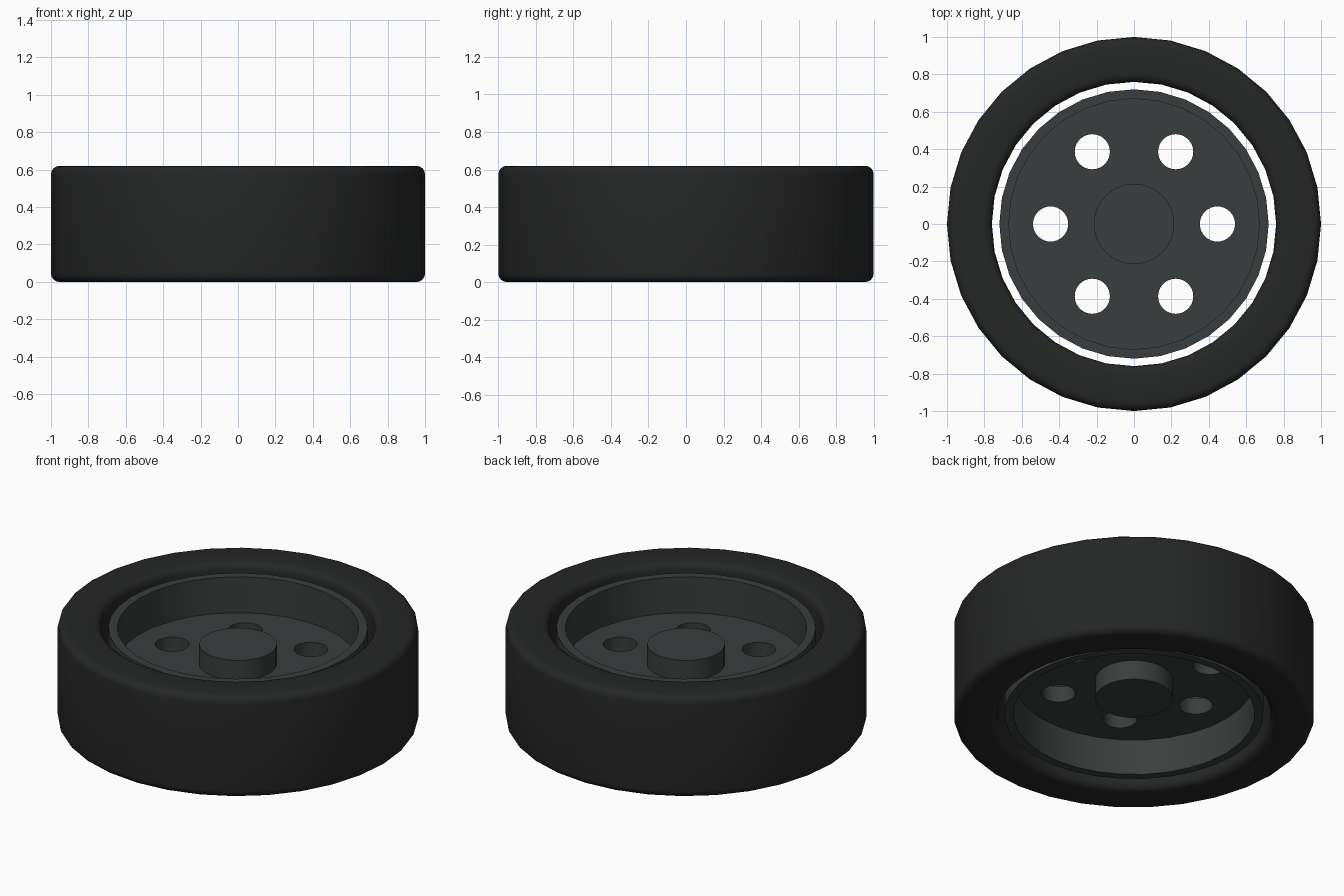
import bpy, bmesh
from math import pi, sin, cos, radians
from mathutils import Matrix

if "Cube" in bpy.data.objects:
    bpy.data.objects.remove(bpy.data.objects["Cube"])

SIDES = 32


def material(name, color):
    m = bpy.data.materials.new(name)
    m.diffuse_color = (*color, 1)
    m.use_nodes = True
    m.node_tree.nodes["Principled BSDF"].inputs["Base Color"].default_value = m.diffuse_color
    return m


def add_object(name, bm, mat=None):
    bmesh.ops.recalc_face_normals(bm, faces=bm.faces[:])
    me = bpy.data.meshes.new(name)
    bm.to_mesh(me)
    bm.free()
    ob = bpy.data.objects.new(name, me)
    bpy.context.collection.objects.link(ob)
    if mat:
        me.materials.append(mat)
    return ob


def lathe(name, profile, mat):
    """Revolve a closed (radius, z) profile around the z axis."""
    bm = bmesh.new()
    verts = [bm.verts.new((r, 0, z)) for r, z in profile]
    edges = [bm.edges.new((verts[i], verts[(i + 1) % len(verts)]))
             for i in range(len(verts))
             if profile[i][0] + profile[(i + 1) % len(verts)][0] > 0]
    bmesh.ops.spin(bm, geom=verts + edges, cent=(0, 0, 0), axis=(0, 0, 1),
                   angle=2 * pi, steps=SIDES, use_merge=False)
    bmesh.ops.remove_doubles(bm, verts=bm.verts[:], dist=1e-4)
    return add_object(name, bm, mat)


def smooth(ob):
    bpy.ops.object.select_all(action='DESELECT')
    ob.select_set(True)
    bpy.context.view_layer.objects.active = ob
    bpy.ops.object.shade_smooth_by_angle(angle=radians(30))


rubber = material("rubber", (0.018, 0.02, 0.019))
metal = material("metal", (0.042, 0.048, 0.047))

# Tire: rectangular section with rounded corners
R_IN, R_OUT, H, B = 0.76, 1.0, 0.62, 0.045
corners = [(R_OUT - B, B, -90), (R_OUT - B, H - B, 0),
           (R_IN + B, H - B, 90), (R_IN + B, B, 180)]
section = [(r + B * cos(radians(a + s)), z + B * sin(radians(a + s)))
           for r, z, a in corners for s in (0, 22.5, 45, 67.5, 90)]
tire = lathe("tire", section, rubber)

# Rim, web plate and central hub in one turned profile
rim = lathe("rim", [(0, 0.14), (0.215, 0.14), (0.215, 0.26), (0.67, 0.26),
                    (0.67, 0.04), (0.72, 0.04), (0.72, 0.58), (0.67, 0.58),
                    (0.67, 0.36), (0.215, 0.36), (0.215, 0.48), (0, 0.48)], metal)

# Six round holes through the plate
bm = bmesh.new()
for i in range(6):
    a = i * pi / 3
    bmesh.ops.create_cone(bm, cap_ends=True, segments=SIDES, radius1=0.094,
                          radius2=0.094, depth=0.3,
                          matrix=Matrix.Translation((0.446 * cos(a), 0.446 * sin(a), 0.31)))
cutter = add_object("hole_cutter", bm)
cutter.hide_render = True
mod = rim.modifiers.new("holes", 'BOOLEAN')
mod.operation = 'DIFFERENCE'
mod.solver = 'EXACT'
mod.object = cutter
bpy.context.view_layer.objects.active = rim
bpy.ops.object.modifier_apply(modifier=mod.name)
bpy.data.objects.remove(cutter)

for part in (tire, rim):
    smooth(part)
